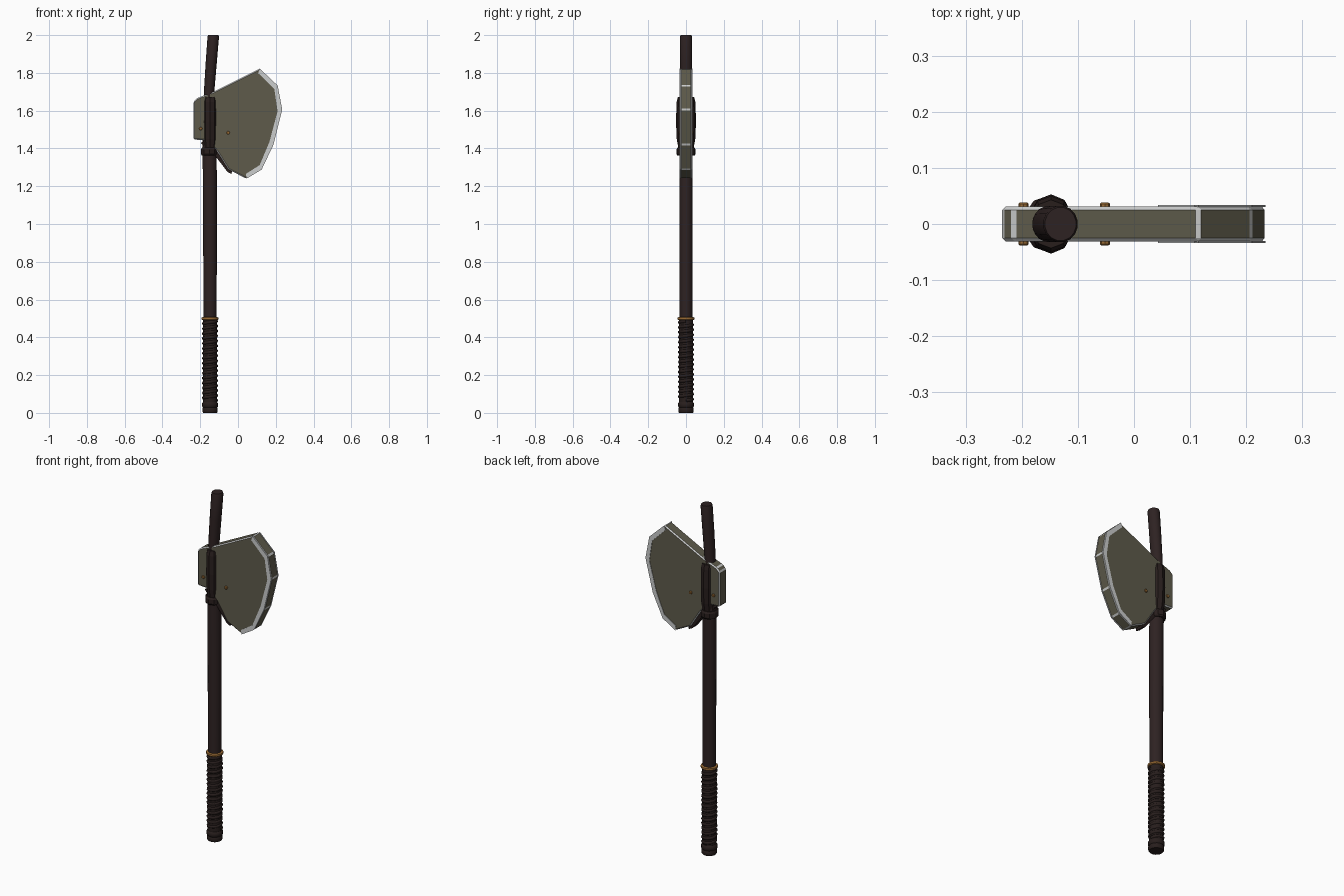
import bpy, bmesh, math
from mathutils import Vector

cube = bpy.data.objects.get("Cube")
if cube:
    bpy.data.objects.remove(cube)


def material(name, rgb):
    m = bpy.data.materials.new(name)
    m.use_nodes = True
    m.diffuse_color = (*rgb, 1)
    node = next(n for n in m.node_tree.nodes if n.type == 'BSDF_PRINCIPLED')
    node.inputs["Base Color"].default_value = (*rgb, 1)
    return m


WOOD = material("dark_wood", (0.027, 0.016, 0.016))
LEATHER = material("dark_leather", (0.021, 0.013, 0.012))
STEEL = material("olive_steel", (0.112, 0.104, 0.070))
EDGE = material("pale_edge", (0.60, 0.61, 0.61))
BRASS = material("brass", (0.33, 0.15, 0.035))


def finish(name, bm, mats, smooth=False):
    bmesh.ops.recalc_face_normals(bm, faces=bm.faces[:])
    mesh = bpy.data.meshes.new(name)
    bm.to_mesh(mesh)
    bm.free()
    for m in mats:
        mesh.materials.append(m)
    ob = bpy.data.objects.new(name, mesh)
    bpy.context.collection.objects.link(ob)
    if smooth:
        bpy.ops.object.select_all(action='DESELECT')
        ob.select_set(True)
        bpy.context.view_layer.objects.active = ob
        bpy.ops.object.shade_smooth_by_angle(angle=math.radians(40))
    return ob


def tube(name, stations, mat, sides=16, smooth=True):
    """Loft of ellipses; each station is (x, z, x radius, y radius)."""
    bm = bmesh.new()
    rings = []
    for x, z, rx, ry in stations:
        angles = [math.tau * (i + 0.5) / sides for i in range(sides)]
        rings.append([bm.verts.new((x + rx * math.cos(a), ry * math.sin(a), z)) for a in angles])
    for a, b in zip(rings, rings[1:]):
        for i in range(sides):
            j = (i + 1) % sides
            bm.faces.new((a[i], a[j], b[j], b[i]))
    bm.faces.new(rings[0])
    bm.faces.new(rings[-1])
    return finish(name, bm, [mat], smooth)


def prism(bm, outline, y0, y1):
    front = [bm.verts.new((x, y0, z)) for x, z in outline]
    back = [bm.verts.new((x, y1, z)) for x, z in outline]
    bm.faces.new(front)
    bm.faces.new(back)
    n = len(outline)
    for i in range(n):
        j = (i + 1) % n
        bm.faces.new((front[i], front[j], back[j], back[i]))


AXIS = -0.148

# Shaft, with the upper end leaning towards the blade
tube("shaft", [(AXIS, 0.48, 0.035, 0.034), (AXIS, 0.9, 0.037, 0.035),
               (-0.15, 1.4, 0.038, 0.036), (-0.15, 1.6, 0.035, 0.034)], WOOD)
tube("upper_shaft", [(-0.155, 1.6, 0.028, 0.032), (-0.153, 1.7, 0.028, 0.032),
                     (-0.142, 1.85, 0.030, 0.033), (-0.131, 1.99, 0.031, 0.033),
                     (-0.131, 2.0, 0.028, 0.030)], WOOD)

# Grip core, spiral wrap, pommel and brass ring
tube("grip_core", [(AXIS, 0.02, 0.037, 0.037), (AXIS, 0.5, 0.037, 0.037)], LEATHER)
tube("pommel", [(AXIS, 0.0, 0.037, 0.037), (AXIS, 0.006, 0.041, 0.041),
                (AXIS, 0.022, 0.041, 0.041), (AXIS, 0.028, 0.038, 0.038),
                (AXIS, 0.034, 0.043, 0.043), (AXIS, 0.05, 0.043, 0.043),
                (AXIS, 0.058, 0.037, 0.037)], LEATHER)
tube("grip_ring", [(AXIS, 0.492, 0.041, 0.041), (AXIS, 0.495, 0.045, 0.045),
                   (AXIS, 0.505, 0.045, 0.045), (AXIS, 0.508, 0.036, 0.036)], BRASS)

curve = bpy.data.curves.new("grip_wrap", 'CURVE')
curve.dimensions = '3D'
curve.bevel_depth = 0.0095
curve.bevel_resolution = 1
curve.use_fill_caps = True
turns, steps = 16, 16
spline = curve.splines.new('POLY')
spline.points.add(turns * steps)
for i, p in enumerate(spline.points):
    a = math.tau * i / steps
    z = 0.066 + 0.42 * i / (turns * steps)
    p.co = (AXIS + 0.0335 * math.cos(a), 0.0335 * math.sin(a), z, 1)
curve.materials.append(LEATHER)
bpy.context.collection.objects.link(bpy.data.objects.new("grip_wrap", curve))

# Blade slab with pale chamfered edges
cutting = [(0.115, 1.823), (0.21, 1.733), (0.234, 1.606),
           (0.188, 1.42), (0.125, 1.288), (0.045, 1.24)]
outline = [(-0.235, 1.447), (-0.235, 1.648), (-0.215, 1.667), (-0.13, 1.70)]
outline += cutting + [(-0.05, 1.288), (-0.11, 1.383), (-0.16, 1.443)]
bm = bmesh.new()
prism(bm, outline, -0.031, 0.031)
bmesh.ops.recalc_face_normals(bm, faces=bm.faces[:])
bmesh.ops.bevel(bm, geom=bm.edges[:], offset=0.006, offset_type='OFFSET',
                segments=1, affect='EDGES', material=1, clamp_overlap=True)
finish("blade", bm, [STEEL, EDGE])

# Pale honed strip on both sides of the cutting edge
centre = Vector((0.02, 1.53))
inner = []
for p in cutting:
    d = centre - Vector(p)
    inner.append(Vector(p) + d.normalized() * 0.026)
bm = bmesh.new()
for side in (-1, 1):
    for i in range(len(cutting) - 1):
        quad = [cutting[i], cutting[i + 1], inner[i + 1], inner[i]]
        prism(bm, quad, side * 0.030, side * 0.0335)
bmesh.ops.remove_doubles(bm, verts=bm.verts[:], dist=0.0001)
shared = [f for f in bm.faces if all(len(e.link_faces) > 2 for e in f.edges)]
bmesh.ops.delete(bm, geom=shared, context='FACES_ONLY')
finish("honed_edge", bm, [EDGE])

# Head sleeve, collar and the strap under the blade
tube("head_sleeve", [(AXIS, 1.40, 0.036, 0.040), (AXIS, 1.45, 0.040, 0.049),
                     (AXIS, 1.54, 0.041, 0.053), (AXIS, 1.645, 0.041, 0.050),
                     (AXIS, 1.672, 0.037, 0.043)], LEATHER, sides=10, smooth=False)
tube("collar", [(-0.152, 1.362, 0.041, 0.045), (-0.152, 1.37, 0.046, 0.051),
                (-0.152, 1.395, 0.046, 0.051), (-0.152, 1.405, 0.040, 0.045)],
     LEATHER, sides=10, smooth=False)
bm = bmesh.new()
prism(bm, [(-0.125, 1.40), (-0.10, 1.40), (-0.03, 1.285), (-0.035, 1.265), (-0.055, 1.275),
           (-0.12, 1.36)], -0.024, 0.024)
finish("under_strap", bm, [LEATHER])
bm = bmesh.new()
prism(bm, [(-0.197, 1.43), (-0.15, 1.37), (-0.15, 1.45)], -0.02, 0.02)
finish("rear_strap", bm, [LEATHER])

# Brass rivets through the head
for name, x, z in (("rear_rivet", -0.197, 1.505), ("front_rivet", -0.052, 1.483)):
    bm = bmesh.new()
    ring = [(x + 0.009 * math.cos(math.tau * i / 8), z + 0.009 * math.sin(math.tau * i / 8))
            for i in range(8)]
    prism(bm, ring, -0.038, 0.038)
    caps = [e for e in bm.edges if abs(e.verts[0].co.y - e.verts[1].co.y) < 0.001]
    bmesh.ops.bevel(bm, geom=caps, offset=0.002, segments=1, affect='EDGES')
    finish(name, bm, [BRASS])
